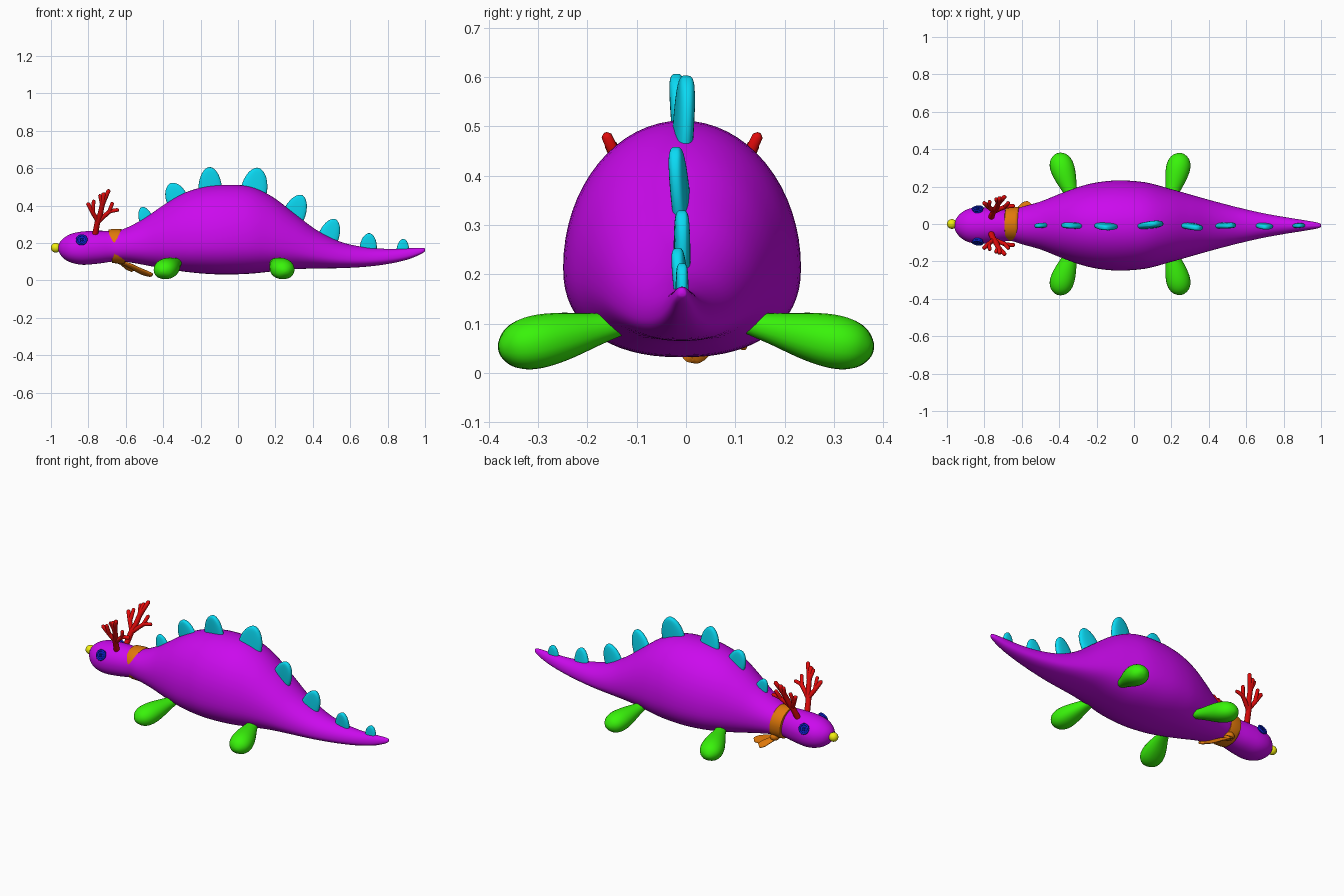
import bpy
from math import cos, sin, pi
from mathutils import Vector as V

if "Cube" in bpy.data.objects:
    bpy.data.objects.remove(bpy.data.objects["Cube"])

YC = -0.008  # the body sits slightly off the centre line


def material(name, rgb):
    m = bpy.data.materials.new(name)
    m.diffuse_color = (*rgb, 1)
    m.use_nodes = True
    m.node_tree.nodes["Principled BSDF"].inputs["Base Color"].default_value = m.diffuse_color
    return m


PURPLE = material("purple", (0.6, 0.003, 0.85))
CYAN = material("cyan", (0.003, 0.7, 0.9))
GREEN = material("green", (0.04, 0.9, 0.003))
ORANGE = material("orange", (0.75, 0.19, 0.003))
RED = material("red", (0.75, 0.003, 0.003))
BLUE = material("blue", (0.003, 0.015, 0.55))
YELLOW = material("yellow", (0.88, 0.85, 0.005))


def finish(ob, name, mat, angle=60):
    ob.name = ob.data.name = name
    ob.data.materials.append(mat)
    bpy.ops.object.select_all(action='DESELECT')
    ob.select_set(True)
    bpy.context.view_layer.objects.active = ob
    bpy.ops.object.shade_smooth_by_angle(angle=angle * pi / 180)
    return ob


def power(a, e):
    return (1 if a >= 0 else -1) * abs(a) ** (2 / e)


def add_loft(verts, faces, rings, n, e=2.0):
    """Skin rings of (centre, side vector, up vector, down vector), with end caps."""
    o = len(verts)
    for c, u, up, down in rings:
        for i in range(n):
            a, b = cos(2 * pi * i / n), sin(2 * pi * i / n)
            k = e if b >= 0 else e + 0.3
            verts.append(c + u * power(a, k) + (up if b >= 0 else down) * abs(power(b, k)))
    for r in range(len(rings) - 1):
        for i in range(n):
            j = (i + 1) % n
            p = o + r * n
            faces.append((p + i, p + j, p + n + j, p + n + i))
    faces.append(tuple(o + i for i in reversed(range(n))))
    faces.append(tuple(o + (len(rings) - 1) * n + i for i in range(n)))


def build(name, lofts, mat, n=24, e=2.0):
    verts, faces = [], []
    for rings in lofts:
        add_loft(verts, faces, rings, n, e)
    me = bpy.data.meshes.new(name)
    me.from_pydata(verts, [], faces)
    ob = bpy.data.objects.new(name, me)
    bpy.context.collection.objects.link(ob)
    bpy.ops.object.select_all(action='DESELECT')
    ob.select_set(True)
    bpy.context.view_layer.objects.active = ob
    bpy.ops.object.mode_set(mode='EDIT')
    bpy.ops.mesh.select_all(action='SELECT')
    bpy.ops.mesh.normals_make_consistent(inside=False)
    bpy.ops.object.mode_set(mode='OBJECT')
    return finish(ob, name, mat)


def spline(pts, steps):
    """Catmull-Rom samples through tuples of any length."""
    p = [V(q) for q in pts]
    p = [p[0] * 2 - p[1]] + p + [p[-1] * 2 - p[-2]]
    out = []
    for i in range(1, len(p) - 2):
        a, b, c, d = p[i - 1:i + 3]
        for s in range(steps):
            t = s / steps
            out.append(0.5 * (2 * b + (c - a) * t + (2 * a - 5 * b + 4 * c - d) * t * t
                              + (3 * b - a - 3 * c + d) * t ** 3))
    return out + [p[-2]]


def tube(pts, radii):
    """Round-ended tapered tube along a path."""
    pts = [V(p) for p in pts]
    d0 = (pts[-1] - pts[0]).normalized()
    pts.append(pts[-1] + d0 * radii[-1] * 0.6)
    radii = list(radii) + [radii[-1] * 0.45]
    u = d0.cross(V((0.2, 1, 0))).normalized()
    v = d0.cross(u)
    return [(p, u * r, v * r, -v * r) for p, r in zip(pts, radii)]


# Body, head and tail: stations of x, half width, top, bottom
body = [(-0.962, 0.006, 0.178, 0.166), (-0.952, 0.034, 0.205, 0.142), (-0.93, 0.062, 0.228, 0.116),
        (-0.89, 0.087, 0.25, 0.095), (-0.83, 0.097, 0.262, 0.084), (-0.75, 0.092, 0.266, 0.09),
        (-0.66, 0.083, 0.266, 0.102), (-0.6, 0.1, 0.28, 0.1), (-0.5, 0.128, 0.333, 0.083),
        (-0.4, 0.168, 0.402, 0.064), (-0.3, 0.205, 0.462, 0.049), (-0.2, 0.23, 0.496, 0.038),
        (-0.08, 0.241, 0.511, 0.032), (0.06, 0.231, 0.503, 0.036), (0.18, 0.2, 0.45, 0.048),
        (0.3, 0.166, 0.36, 0.06), (0.42, 0.132, 0.27, 0.064), (0.55, 0.098, 0.206, 0.066),
        (0.68, 0.068, 0.178, 0.073), (0.8, 0.046, 0.169, 0.088), (0.9, 0.03, 0.172, 0.11),
        (0.97, 0.018, 0.175, 0.137), (0.995, 0.01, 0.173, 0.152), (1.0, 0.003, 0.167, 0.16)]
rings = []
for x, w, top, bot in spline(body, 4):
    f = 0.48 - 0.1 * max(0, min(1, (x + 0.66) / 0.4))
    mid = bot + (top - bot) * f
    rings.append((V((x, YC, mid)), V((0, w, 0)), V((0, 0, top - mid)), V((0, 0, bot - mid))))
build("body", [rings], PURPLE, 64)

# Paddle feet
profile = [(0, 0.42), (0.2, 0.6), (0.45, 0.87), (0.65, 1), (0.8, 0.95), (0.91, 0.73), (0.98, 0.35), (1, 0.05)]
for label, x0, x1 in (("front", -0.325, -0.41), ("rear", 0.195, 0.255)):
    for side, s in (("left", 1), ("right", -1)):
        a, b = V((x0, 0.13 * s, 0.1)), V((x1, 0.378 * s, 0.047))
        d = (b - a).normalized()
        u = d.cross(V((0, 0, 1))).normalized()
        v = u.cross(d)
        rings = [(a.lerp(b, t), u * 0.064 * r, v * 0.054 * r, v * -0.054 * r) for t, r in spline(profile, 3)]
        build(f"{label}_{side}_paddle", [rings], GREEN)

# Back plates: base x, base z, top x, top z, width, sideways lean of the top, yaw
plates = [(-0.485, 0.31, -0.515, 0.392, 0.075, 0, 0.08), (-0.32, 0.42, -0.36, 0.52, 0.115, 0, -0.05),
          (-0.148, 0.465, -0.152, 0.606, 0.125, -0.012, -0.05), (0.08, 0.455, 0.108, 0.602, 0.14, 0.01, 0.1),
          (0.29, 0.33, 0.342, 0.456, 0.12, -0.014, -0.08), (0.475, 0.21, 0.52, 0.328, 0.11, 0, 0.05),
          (0.695, 0.155, 0.702, 0.253, 0.092, -0.01, -0.06), (0.88, 0.15, 0.885, 0.222, 0.066, 0, 0.05)]
dome = [(0, 1, 1), (0.3, 0.99, 1), (0.55, 0.88, 0.98), (0.75, 0.7, 0.92), (0.9, 0.45, 0.8),
        (0.98, 0.2, 0.55), (1, 0.06, 0.25)]
for i, (x0, z0, x1, z1, w, lean, yaw) in enumerate(plates):
    a, b = V((x0, YC, z0)), V((x1, YC + lean, z1))
    d = (b - a).normalized()
    u = V((d.z, yaw, -d.x)) * w / 2
    v = d.cross(u).normalized() * (0.007 + 0.085 * w)
    build(f"back_plate_{i + 1}", [[(a.lerp(b, t), u * p, v * q, v * -q) for t, p, q in spline(dome, 3)]],
          CYAN, 32, 2.6)

# Antlers: one set of branches in the x-z plane, splayed outwards on each side
branches = [([(-0.765, 0.24), (-0.752, 0.31), (-0.735, 0.36), (-0.725, 0.41), (-0.718, 0.462)], 0.016),
            ([(-0.75, 0.32), (-0.775, 0.36), (-0.802, 0.41)], 0.013),
            ([(-0.776, 0.36), (-0.772, 0.425)], 0.011),
            ([(-0.727, 0.40), (-0.71, 0.44), (-0.692, 0.48)], 0.013),
            ([(-0.726, 0.40), (-0.738, 0.455)], 0.011),
            ([(-0.752, 0.31), (-0.715, 0.345), (-0.685, 0.37), (-0.643, 0.378)], 0.013),
            ([(-0.69, 0.365), (-0.672, 0.413)], 0.011)]
for side, s in (("left", 1), ("right", -1)):
    lofts = []
    for pts, r in branches:
        path = [(x, YC + s * (0.045 + (z - 0.25) * 0.47), z) for x, z in pts]
        lofts.append(tube(path, [r * (1 - 0.25 * k / len(path)) for k in range(len(path))]))
    build(f"{side}_antler", lofts, RED, 12)

# Button eyes: a disc, a rim and four studs
for side, s in (("left", 1), ("right", -1)):
    n = V((-0.12, s, 0.42)).normalized()
    c = V((-0.835, YC + s * 0.085, 0.215))
    q = n.to_track_quat('Z', 'Y')
    bpy.ops.mesh.primitive_cylinder_add(vertices=32, radius=0.028, depth=0.016, location=c,
                                        rotation=q.to_euler())
    finish(bpy.context.object, f"{side}_eye", BLUE, 30)
    bpy.ops.mesh.primitive_torus_add(major_radius=0.026, minor_radius=0.0055, major_segments=32,
                                     minor_segments=10, location=c + n * 0.007, rotation=q.to_euler())
    finish(bpy.context.object, f"{side}_eye_rim", BLUE)
    for k in range(4):
        off = q @ V((cos(pi / 4 + k * pi / 2), sin(pi / 4 + k * pi / 2), 0)) * 0.008
        bpy.ops.mesh.primitive_uv_sphere_add(segments=12, ring_count=8, radius=0.004,
                                             location=c + n * 0.008 + off)
        finish(bpy.context.object, f"{side}_eye_stud_{k + 1}", BLUE)

# Nose
bpy.ops.mesh.primitive_uv_sphere_add(segments=32, ring_count=16, radius=0.026, location=(-0.974, 0, 0.175))
finish(bpy.context.object, "nose", YELLOW)

# Scarf band around the neck
band = [(-0.037, 0.86), (-0.034, 0.97), (-0.02, 1), (0.02, 1.02), (0.034, 1), (0.037, 0.9)]
rings = [(V((-0.648 + x, 0, 0.183)), V((0, 0.09 * r, 0)), V((-0.01, 0, 0.091)) * r,
          V((0.01, 0, -0.091)) * r) for x, r in band]
build("scarf_band", [rings], ORANGE, 48)

# Scarf knot and its two loose ends: x, y, z, half width
bpy.ops.mesh.primitive_uv_sphere_add(segments=24, ring_count=12, radius=0.03, location=(-0.625, 0.055, 0.108))
bpy.context.object.scale = (0.9, 1, 0.8)
finish(bpy.context.object, "scarf_knot", ORANGE)
ends = {"long": [(-0.63, 0.05, 0.1, 0.014), (-0.58, 0.04, 0.08, 0.024), (-0.52, 0.02, 0.05, 0.03),
                 (-0.475, 0.008, 0.034, 0.024), (-0.458, 0.004, 0.03, 0.01)],
        "short": [(-0.63, 0.055, 0.1, 0.014), (-0.605, 0.08, 0.085, 0.02), (-0.58, 0.1, 0.068, 0.024),
                  (-0.56, 0.112, 0.056, 0.018)]}
for label, pts in ends.items():
    d = (V(pts[-1][:3]) - V(pts[0][:3])).normalized()
    u = d.cross(V((0, 0.6, 1))).normalized()
    v = u.cross(d) * 0.008
    rings = [(V(p[:3]), u * p[3], v, -v) for p in spline(pts, 4)]
    build(f"scarf_{label}_end", [rings], ORANGE, 16)
